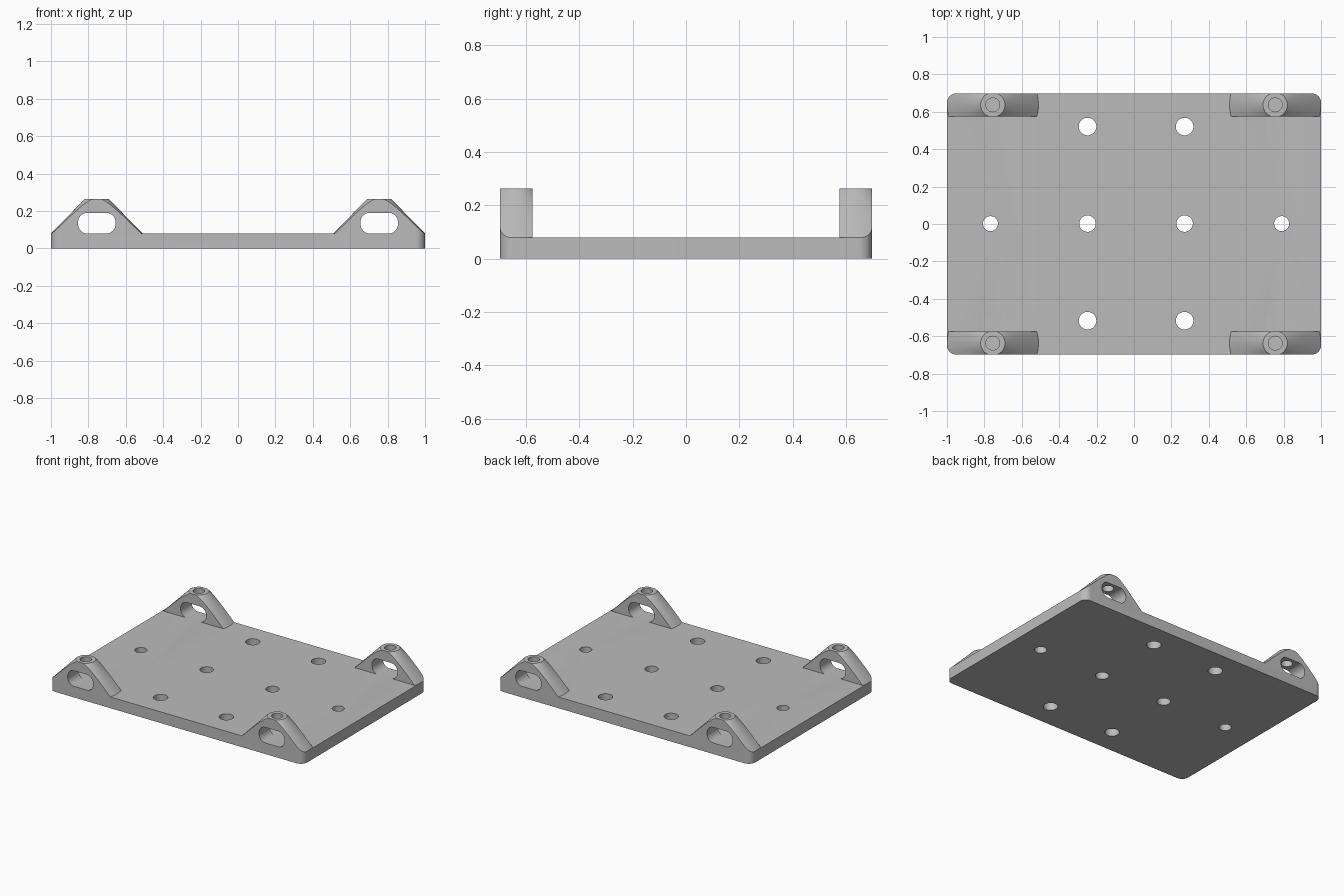
import bpy, bmesh, math
from mathutils import Matrix, Vector

cube = bpy.data.objects.get("Cube")
if cube:
    bpy.data.objects.remove(cube, do_unlink=True)

HALF_Y = 0.698
PLATE_TOP = 0.08
LUG_TOP = 0.263
LUG_X, LUG_Y = 0.755, 0.637
INNER_Y = 0.575

gray = bpy.data.materials.new("plain gray")
gray.use_nodes = True
gray.diffuse_color = (0.5, 0.5, 0.5, 1)
gray.node_tree.nodes["Principled BSDF"].inputs["Base Color"].default_value = (0.5, 0.5, 0.5, 1)


def make(name, bm):
    bmesh.ops.recalc_face_normals(bm, faces=bm.faces)
    mesh = bpy.data.meshes.new(name)
    bm.to_mesh(mesh)
    bm.free()
    mesh.materials.append(gray)
    obj = bpy.data.objects.new(name, mesh)
    bpy.context.collection.objects.link(obj)
    return obj


def box(name, lo, hi):
    lo, hi = Vector(lo), Vector(hi)
    bm = bmesh.new()
    bmesh.ops.create_cube(bm, size=1, matrix=Matrix.Translation((lo + hi) / 2)
                          @ Matrix.Diagonal((*(hi - lo), 1)))
    return make(name, bm)


def cone(name, x, y, z0, z1, r0, r1, sides=48):
    bm = bmesh.new()
    bmesh.ops.create_cone(bm, cap_ends=True, segments=sides, radius1=r0, radius2=r1,
                          depth=z1 - z0, matrix=Matrix.Translation((x, y, (z0 + z1) / 2)))
    return make(name, bm)


def rounded_prism(name, hx, hy, r, depth, matrix, steps=10):
    """Rounded rectangle extruded upward from z = 0, then placed by the matrix."""
    bm = bmesh.new()
    verts = []
    for k, (sx, sy) in enumerate(((1, 1), (-1, 1), (-1, -1), (1, -1))):
        for i in range(steps + 1):
            a = math.pi / 2 * (k + i / steps)
            verts.append(bm.verts.new((sx * (hx - r) + r * math.cos(a),
                                       sy * (hy - r) + r * math.sin(a), 0)))
    face = bm.faces.new(verts)
    new = bmesh.ops.extrude_face_region(bm, geom=[face])["geom"]
    bmesh.ops.translate(bm, vec=(0, 0, depth),
                        verts=[v for v in new if isinstance(v, bmesh.types.BMVert)])
    bm.transform(matrix)
    return make(name, bm)


def combine(target, tool, operation="DIFFERENCE"):
    mod = target.modifiers.new("cut", "BOOLEAN")
    mod.operation = operation
    mod.solver = "EXACT"
    mod.object = tool
    bpy.context.view_layer.objects.active = target
    bpy.ops.object.modifier_apply(modifier=mod.name)
    bpy.data.objects.remove(tool, do_unlink=True)


# Rounded block, carved down to a plate with four conical lugs
plate = rounded_prism("mounting_plate", 1.0, HALF_Y, 0.05, 0.4, Matrix())
carver = box("carver", (-1.3, -1, PLATE_TOP), (1.3, 1, 0.6))
corners = [(sx, sy) for sx in (-1, 1) for sy in (-1, 1)]
for sx, sy in corners:
    lug = cone("lug", sx * LUG_X, sy * LUG_Y, 0.03, LUG_TOP, 0.293, 0.065, 96)
    y0, y1 = sorted((sy * INNER_Y, sy * 0.95))
    combine(lug, box("slab", (sx * LUG_X - 0.4, y0, 0), (sx * LUG_X + 0.4, y1, 0.5)), "INTERSECT")
    combine(carver, lug)
combine(plate, carver)

# Cross slot and vertical screw hole in each lug
for sx, sy in corners:
    place = (Matrix.Translation((sx * LUG_X, sy * LUG_Y + 0.15, 0.1345))
             @ Matrix.Rotation(math.pi / 2, 4, "X"))
    combine(plate, rounded_prism("slot", 0.1, 0.0555, 0.05, 0.3, place))
    combine(plate, cone("screw_hole", sx * LUG_X, sy * LUG_Y, 0.13, 0.4, 0.037, 0.037))

# Through holes in the plate
PITCH = 0.519
holes = [(i * PITCH, 0, 0.04 if abs(i) > 1 else 0.044) for i in (-1.5, -0.5, 0.5, 1.5)]
holes += [(i * PITCH, j * PITCH, 0.047) for i in (-0.5, 0.5) for j in (-1, 1)]
for x, y, r in holes:
    combine(plate, cone("through_hole", x + 0.011, y + 0.002, -0.1, 0.2, r, r))

bpy.ops.object.select_all(action="DESELECT")
plate.select_set(True)
bpy.context.view_layer.objects.active = plate
bpy.ops.object.shade_smooth_by_angle(angle=math.radians(30))
